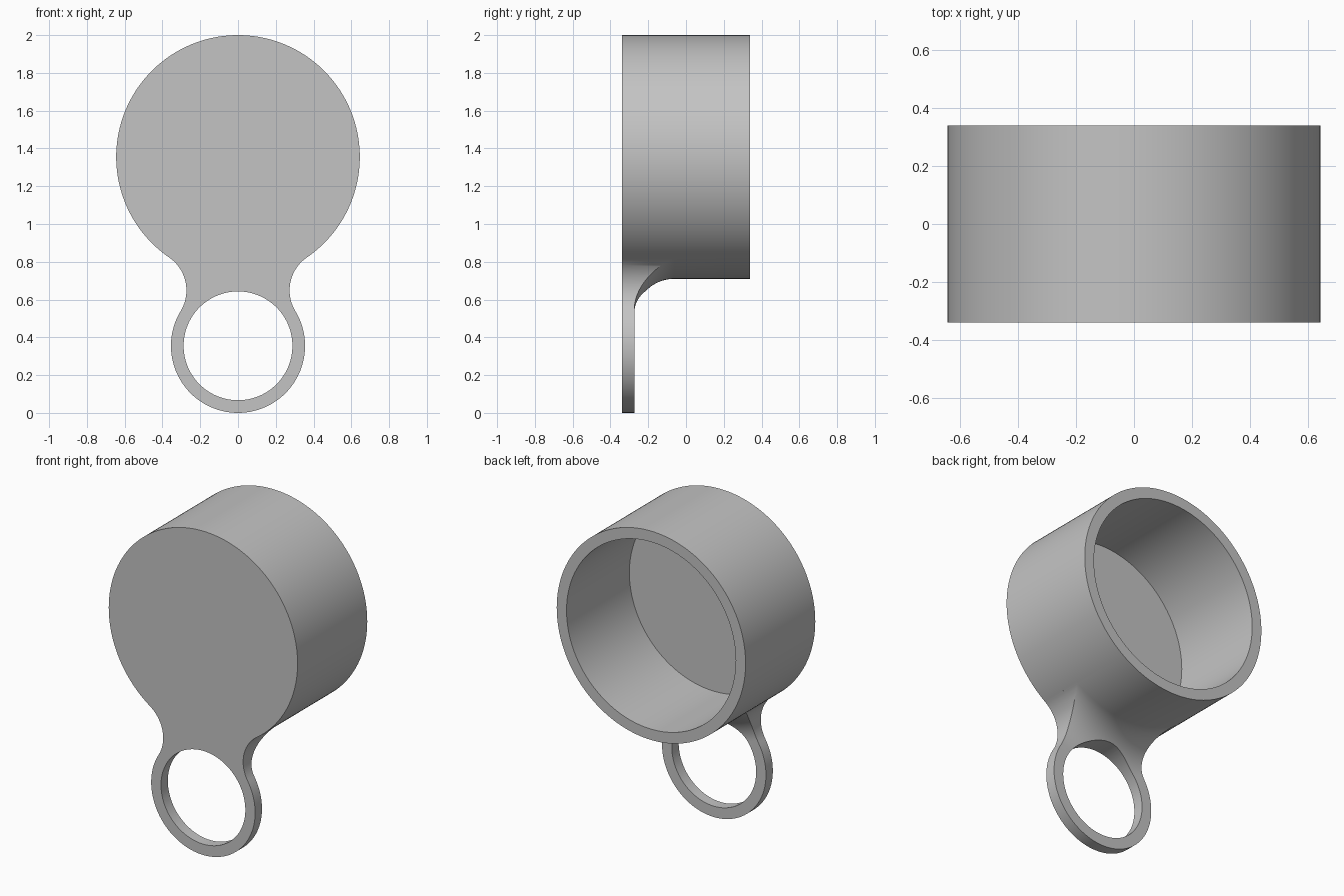
import bpy, bmesh
from math import sin, cos, pi, sqrt, atan2, radians
from mathutils import Vector

if "Cube" in bpy.data.objects:
    bpy.data.objects.remove(bpy.data.objects["Cube"])

# Main dimensions
CUP_Z, CUP_R = 1.355, 0.645
RING_Z, RING_R, HOLE_R = 0.355, 0.355, 0.288
FRONT, BACK, WALL = -0.34, 0.34, 0.067
FILLET = 0.212
SEGMENTS = 160

grey = bpy.data.materials.new("plain grey")
grey.use_nodes = True
grey.diffuse_color = (0.55, 0.55, 0.55, 1)
grey.node_tree.nodes["Principled BSDF"].inputs["Base Color"].default_value = grey.diffuse_color


def make_object(name, bm):
    bmesh.ops.remove_doubles(bm, verts=bm.verts, dist=1e-5)
    bmesh.ops.recalc_face_normals(bm, faces=bm.faces)
    mesh = bpy.data.meshes.new(name)
    bm.to_mesh(mesh)
    bm.free()
    mesh.materials.append(grey)
    obj = bpy.data.objects.new(name, mesh)
    bpy.context.collection.objects.link(obj)
    return obj


def lathe(name, profile, z, closed=False):
    """Revolve (radius, y) points about the front-to-back axis at height z."""
    bm = bmesh.new()
    verts = [bm.verts.new((r, y, z)) for r, y in profile]
    edges = [bm.edges.new(pair) for pair in zip(verts, verts[1:])]
    if closed:
        edges.append(bm.edges.new((verts[-1], verts[0])))
    bmesh.ops.spin(bm, geom=verts + edges, cent=(0, 0, z), axis=(0, 1, 0),
                   angle=2 * pi, steps=SEGMENTS)
    return make_object(name, bm)


def prism(name, outline, y0, y1):
    """Extrude an (x, z) outline from y0 to y1."""
    bm = bmesh.new()
    face = bm.faces.new([bm.verts.new((x, y0, z)) for x, z in outline])
    new = bmesh.ops.extrude_face_region(bm, geom=[face])["geom"]
    bmesh.ops.translate(bm, vec=Vector((0, y1 - y0, 0)),
                        verts=[v for v in new if isinstance(v, bmesh.types.BMVert)])
    return make_object(name, bm)


def combine(target, other, operation):
    mod = target.modifiers.new(operation.lower(), "BOOLEAN")
    mod.operation, mod.object, mod.solver = operation, other, "EXACT"
    bpy.context.view_layer.objects.active = target
    bpy.ops.object.modifier_apply(modifier=mod.name)
    bpy.data.objects.remove(other)


def arc(cx, cz, r, a0, a1, n):
    return [(cx + r * cos(a0 + (a1 - a0) * i / n), cz + r * sin(a0 + (a1 - a0) * i / n))
            for i in range(n + 1)]


# Cup: closed at the front, open at the back
cup = lathe("cup_with_pull_ring", [
    (0, FRONT), (CUP_R, FRONT), (CUP_R, BACK), (CUP_R - WALL, BACK),
    (CUP_R - WALL, FRONT + WALL), (0, FRONT + WALL)], CUP_Z)

# Ring tab outline: neck arcs are tangent to both the cup and the ring
to_cup, to_ring, gap = CUP_R + FILLET, RING_R + FILLET, CUP_Z - RING_Z
drop = (to_cup ** 2 - to_ring ** 2 + gap ** 2) / (2 * gap)
neck_x, neck_z = sqrt(to_cup ** 2 - drop ** 2), CUP_Z - drop
cup_angle = atan2(drop, -neck_x)
ring_angle = atan2(RING_Z - neck_z, -neck_x) + 2 * pi
half = arc(0, CUP_Z, CUP_R - WALL / 2, -pi / 2, cup_angle - pi, 16)
half += arc(neck_x, neck_z, FILLET, cup_angle, ring_angle, 32)
half += arc(0, RING_Z, RING_R, ring_angle - pi, pi / 2 - pi, 48)[1:] if ring_angle < pi \
    else arc(0, RING_Z, RING_R, ring_angle - pi, -pi / 2, 48)[1:]
tab = prism("ring_tab", half + [(-x, z) for x, z in half[-2:0:-1]], FRONT, 0.1)

# Thin the tab to a flat plate, sweeping up into the cup wall
plate_back = FRONT + WALL
sweep = [(CUP_R + FILLET * (1 - sin(t)), plate_back + FILLET * (1 - cos(t)))
         for t in (pi / 2 * i / 24 for i in range(25))]
end_y = sweep[-1][1]
limit = lathe("tab_limit", [(0.3, -0.5), (1.5, -0.5), (1.5, plate_back)] + sweep
              + [(CUP_R - 0.01, end_y), (0.3, end_y)], CUP_Z, closed=True)
combine(tab, limit, "INTERSECT")

# Finger hole
hole = prism("finger_hole", arc(0, RING_Z, HOLE_R, 0, 2 * pi, 128)[:-1], -0.6, 0.3)
combine(tab, hole, "DIFFERENCE")
combine(cup, tab, "UNION")

# Smooth curved walls, sharp rims
bpy.ops.object.select_all(action="DESELECT")
cup.select_set(True)
bpy.context.view_layer.objects.active = cup
bpy.ops.object.shade_smooth_by_angle(angle=radians(30))
